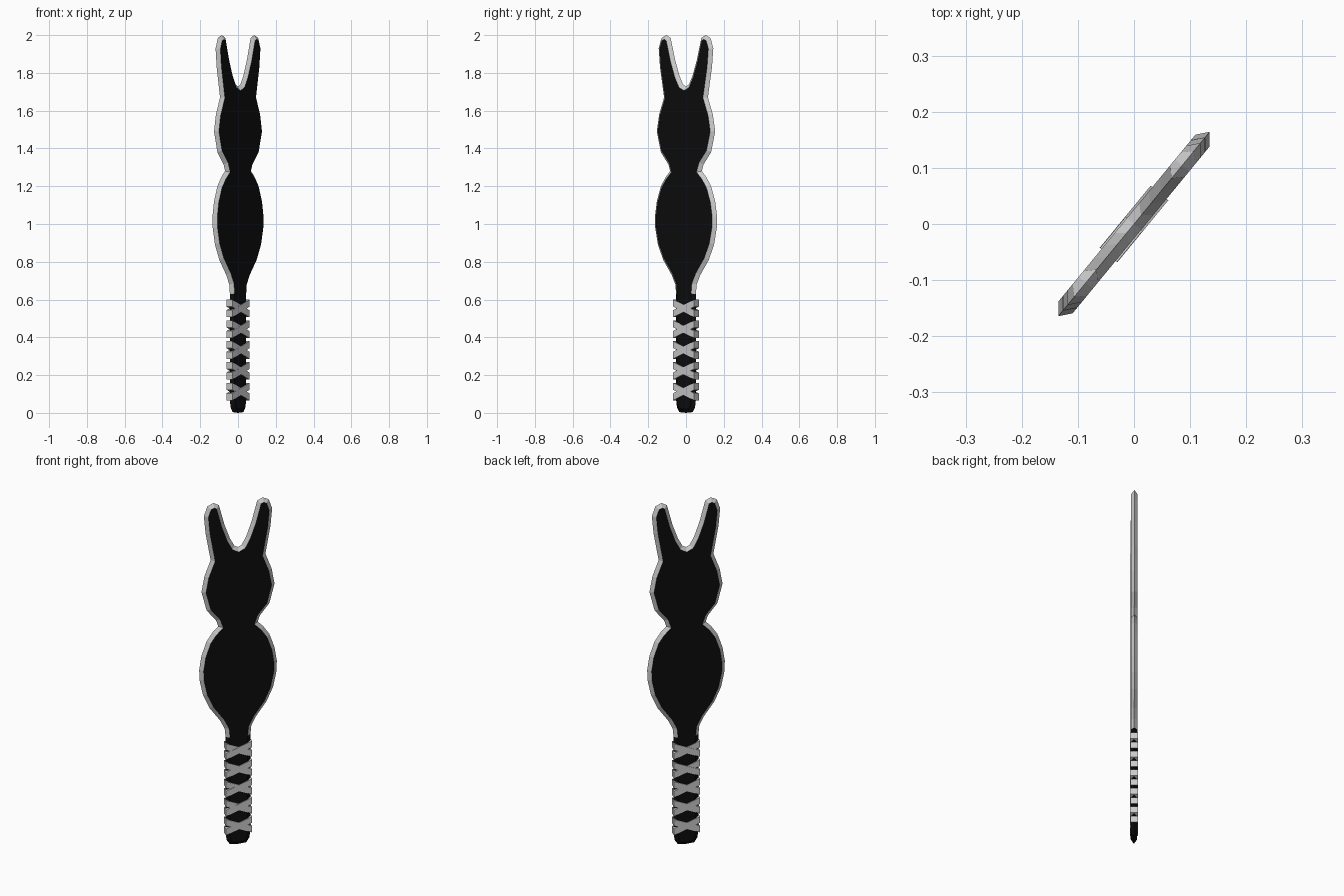
import bpy, math
from mathutils import Vector

if "Cube" in bpy.data.objects:
    bpy.data.objects.remove(bpy.data.objects["Cube"])

ANGLE = math.radians(50.6)   # the flat blade stands turned about z
HALF_T = 0.0165              # half thickness of the blade
BEVEL = 0.020                # width of the sharpened rim

black = bpy.data.materials.new("black")
black.diffuse_color = (0.004, 0.004, 0.004, 1)
black.use_nodes = True
black.node_tree.nodes["Principled BSDF"].inputs["Base Color"].default_value = black.diffuse_color


def make(name, verts, faces, mat=None):
    mesh = bpy.data.meshes.new(name)
    mesh.from_pydata(verts, [], faces)
    mesh.update()
    obj = bpy.data.objects.new(name, mesh)
    obj.rotation_euler.z = ANGLE
    if mat:
        mesh.materials.append(mat)
    bpy.context.collection.objects.link(obj)
    return obj


# Right half of the silhouette (width, height), from pommel up to the notch
half = [(.045, .004), (.062, .03), (.068, .07), (.068, .63), (.073, .68),
        (.098, .73), (.156, .81), (.192, .89), (.211, .98), (.2125, 1.04),
        (.200, 1.12), (.172, 1.20), (.138, 1.25), (.108, 1.28), (.120, 1.315),
        (.172, 1.38), (.200, 1.49), (.184, 1.58), (.150, 1.67), (.178, 1.83),
        (.187, 1.93), (.168, 1.985), (.135, 2.0), (.105, 1.985),
        (.075, 1.87), (.045, 1.785), (.020, 1.738)]
outline = [(0, 0)] + half + [(0, 1.728)] + [(-x, z) for x, z in reversed(half)]
pts = [Vector(p) for p in outline]
n = len(pts)


def inset(i):
    """Mitred inward offset of one outline point (counter-clockwise loop)."""
    a = (pts[i] - pts[i - 1]).normalized()
    b = (pts[(i + 1) % n] - pts[i]).normalized()
    na, nb = Vector((-a.y, a.x)), Vector((-b.y, b.x))
    return pts[i] + (na + nb) * BEVEL / (1 + na.dot(nb))


inner = [inset(i) for i in range(n)]
verts = ([(p.x, 0, p.y) for p in pts]
         + [(p.x, -HALF_T, p.y) for p in inner]
         + [(p.x, HALF_T, p.y) for p in inner])

# Flat faces plus the handle rim are black, the blade rim stays grey
dark = [list(range(n, 2 * n)), list(range(3 * n - 1, 2 * n - 1, -1))]
rim = []
for i in range(n):
    j = (i + 1) % n
    target = dark if (pts[i].y + pts[j].y) / 2 < 0.64 else rim
    target += [(i, j, n + j, n + i), (j, i, 2 * n + i, 2 * n + j)]
make("blade_body", verts, dark, black)
make("blade_rim", verts, rim)

# Criss-cross handle wraps: sheared flat bands, two per crossing
for k in range(5):
    zc = 0.113 + 0.11 * k
    for s in (-1, 1):
        a, b, h = 0.0715, 0.020 + 0.0004 * s, 0.0185
        v = [(x, y, zc + s * x * 0.39 + z)
             for z in (-h, h) for x, y in ((-a, -b), (a, -b), (a, b), (-a, b))]
        f = [(3, 2, 1, 0), (4, 5, 6, 7)]
        f += [(i, (i + 1) % 4, (i + 1) % 4 + 4, i + 4) for i in range(4)]
        make("handle_wrap", v, f)
